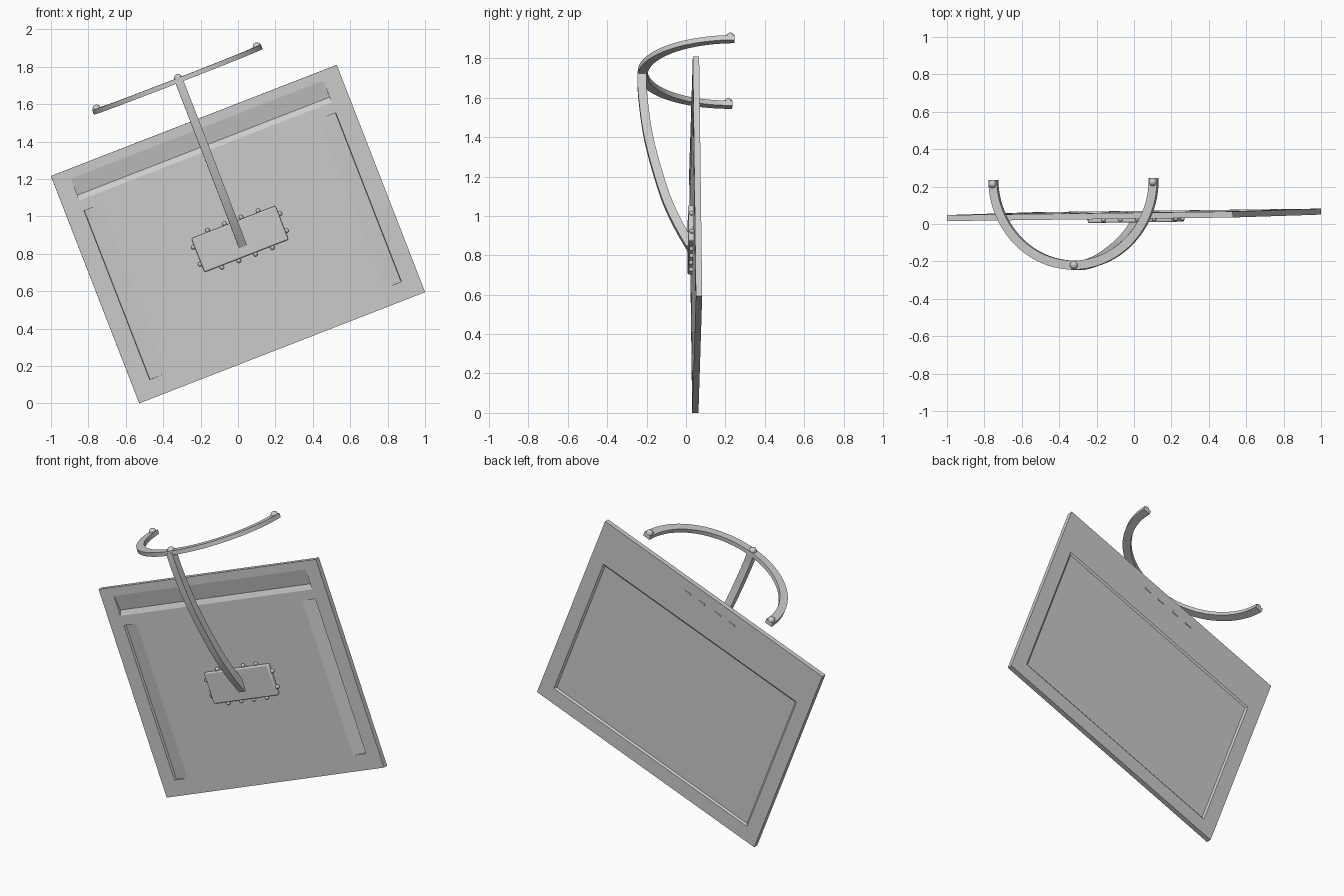
import bpy, bmesh, math
from mathutils import Vector, Matrix

if "Cube" in bpy.data.objects:
    bpy.data.objects.remove(bpy.data.objects["Cube"])

# One grey finish for every part
grey = bpy.data.materials.new("mid_grey")
grey.use_nodes = True
grey.diffuse_color = (0.6, 0.6, 0.6, 1)
grey.node_tree.nodes["Principled BSDF"].inputs["Base Color"].default_value = (0.6, 0.6, 0.6, 1)

# Tilted frame of the whole model: u along the panel, v up the panel, n out of its arm side
U = Vector((1.53, 0.019, 0.595)).normalized()
V = Vector((-0.47, -0.0155, 1.215)).normalized()
N = U.cross(V).normalized()
V = N.cross(U)
FRAME = Matrix.Translation((0, 0.049, 0.905)) @ Matrix((U, V, N)).transposed().to_4x4()

W, H, T = 0.82, 0.652, 0.016      # half sizes of the panel


def finish(name, bm, smooth=True):
    bmesh.ops.recalc_face_normals(bm, faces=bm.faces)
    mesh = bpy.data.meshes.new(name)
    bm.to_mesh(mesh)
    bm.free()
    obj = bpy.data.objects.new(name, mesh)
    bpy.context.collection.objects.link(obj)
    mesh.materials.append(grey)
    obj.matrix_world = FRAME
    if smooth:
        bpy.ops.object.select_all(action="DESELECT")
        obj.select_set(True)
        bpy.context.view_layer.objects.active = obj
        bpy.ops.object.shade_smooth_by_angle(angle=math.radians(35))
    return obj


def box_mesh(center, half):
    bm = bmesh.new()
    m = Matrix.Translation(center) @ Matrix.Diagonal([2 * h for h in half] + [1])
    bmesh.ops.create_cube(bm, size=1, matrix=m)
    return bm


def loft(rings):
    """Closed solid through a row of equal-sided sections."""
    bm = bmesh.new()
    rows = [[bm.verts.new(p) for p in ring] for ring in rings]
    k = len(rows[0])
    for a, b in zip(rows, rows[1:]):
        for i in range(k):
            bm.faces.new((a[i], a[(i + 1) % k], b[(i + 1) % k], b[i]))
    bm.faces.new(rows[0])
    bm.faces.new(rows[-1])
    return bm


def sweep(name, path, across, wide, thick):
    """Rectangular bar along a planar path; 'across' is the plane normal."""
    rings = []
    for i, p in enumerate(path):
        tangent = path[min(i + 1, len(path) - 1)] - path[max(i - 1, 0)]
        q = tangent.cross(across).normalized() * thick / 2
        a = across * wide / 2
        rings.append([p + a + q, p + a - q, p - a - q, p - a + q])
    return finish(name, loft(rings))


def ball(name, center, radius):
    bm = bmesh.new()
    bmesh.ops.create_uvsphere(bm, u_segments=16, v_segments=10, radius=radius,
                              matrix=Matrix.Translation(center))
    return finish(name, bm)


def cut(target, name, bm):
    cutter = finish(name, bm, False)
    cutter.hide_render = True
    cutter.hide_set(True)
    cutter.display_type = "WIRE"
    mod = target.modifiers.new(name, "BOOLEAN")
    mod.operation = "DIFFERENCE"
    mod.solver = "EXACT"
    mod.object = cutter


# Flat panel
panel = finish("panel", box_mesh((0, 0, 0), (W, H, T)), False)

# Screen recess on the far side, with slanted walls
def screen_ring(inset, n):
    l, b, t = 0.73 - inset, -0.56 + inset, 0.392 - inset
    return [(-l, b, n), (l, b, n), (l, t, n), (-l, t, n)]

cut(panel, "screen_cutter", loft([screen_ring(-0.004, -0.02), screen_ring(0.012, -0.007)]))

# Ramped grooves on the arm side: steep wall on one edge, ramp fading out on the other
def side_groove(sign):
    profile = [(0.724, 0.03), (0.72, -0.001), (0.625, T), (0.625, 0.03)]
    return loft([[(sign * u, v, n) for u, n in profile] for v in (-0.553, 0.415)])

cut(panel, "groove_cutter_left", side_groove(1))
cut(panel, "groove_cutter_right", side_groove(-1))
top_profile = [(0.475, 0.03), (0.475, T), (0.505, -0.001), (0.60, T), (0.60, 0.03)]
cut(panel, "groove_cutter_top", loft([[(u, v, n) for v, n in top_profile] for u in (-0.725, 0.722)]))

# Row of small buttons above the screen
for i, u in enumerate((0.165, 0.06, -0.06, -0.165)):
    finish(f"button_{i + 1}", box_mesh((u, 0.578, -T), (0.022, 0.006, 0.004)), False)

# Mounting plate with rounded edges, ringed by bolt heads
PV = -0.028
plate = finish("mount_plate", box_mesh((0, PV, 0.026), (0.241, 0.097, 0.014)))
bevel = plate.modifiers.new("soft_edges", "BEVEL")
bevel.width = 0.008
bevel.segments = 3
bolts = [(u, s * 0.106) for s in (1, -1) for u in (-0.145, -0.048, 0.048, 0.145)]
bolts += [(s * 0.248, v) for s in (1, -1) for v in (-0.049, 0.049)]
for i, (u, v) in enumerate(bolts):
    ball(f"bolt_{i + 1}", (u, PV + v, 0.023), 0.012)

# Curved arm rising from the plate to the hoop (smooth curve through a few points)
knots = [Vector((0, v, n)) for v, n in
         ((-0.062, 0.028), (0.08, 0.1), (0.24, 0.161), (0.52, 0.231), (0.76, 0.26), (0.885, 0.262))]
path = []
for i in range(len(knots) - 1):
    p0, p1, p2 = knots[max(i - 1, 0)], knots[i], knots[i + 1]
    p3 = knots[min(i + 2, len(knots) - 1)]
    for k in range(6):
        t = k / 6
        path.append(0.5 * (2 * p1 + (p2 - p0) * t + (2 * p0 - 5 * p1 + 4 * p2 - p3) * t * t
                           + (3 * p1 - p0 - 3 * p2 + p3) * t ** 3))
path.append(knots[-1])
sweep("arm", path, Vector((1, 0, 0)), 0.045, 0.045)

# Half-circle hoop with a ball at the middle and at each tip
R, HV, HN = 0.46, 0.885, -0.202
def on_hoop(angle, r=R, lift=0):
    return Vector((r * math.cos(angle), HV + lift, HN + r * math.sin(angle)))

sweep("hoop", [on_hoop(math.pi * i / 40) for i in range(41)], Vector((0, 1, 0)), 0.026, 0.048)
for name, a in (("left", 0.045), ("middle", math.pi / 2), ("right", math.pi - 0.045)):
    ball(f"hoop_ball_{name}", on_hoop(a, lift=0.012), 0.022)
